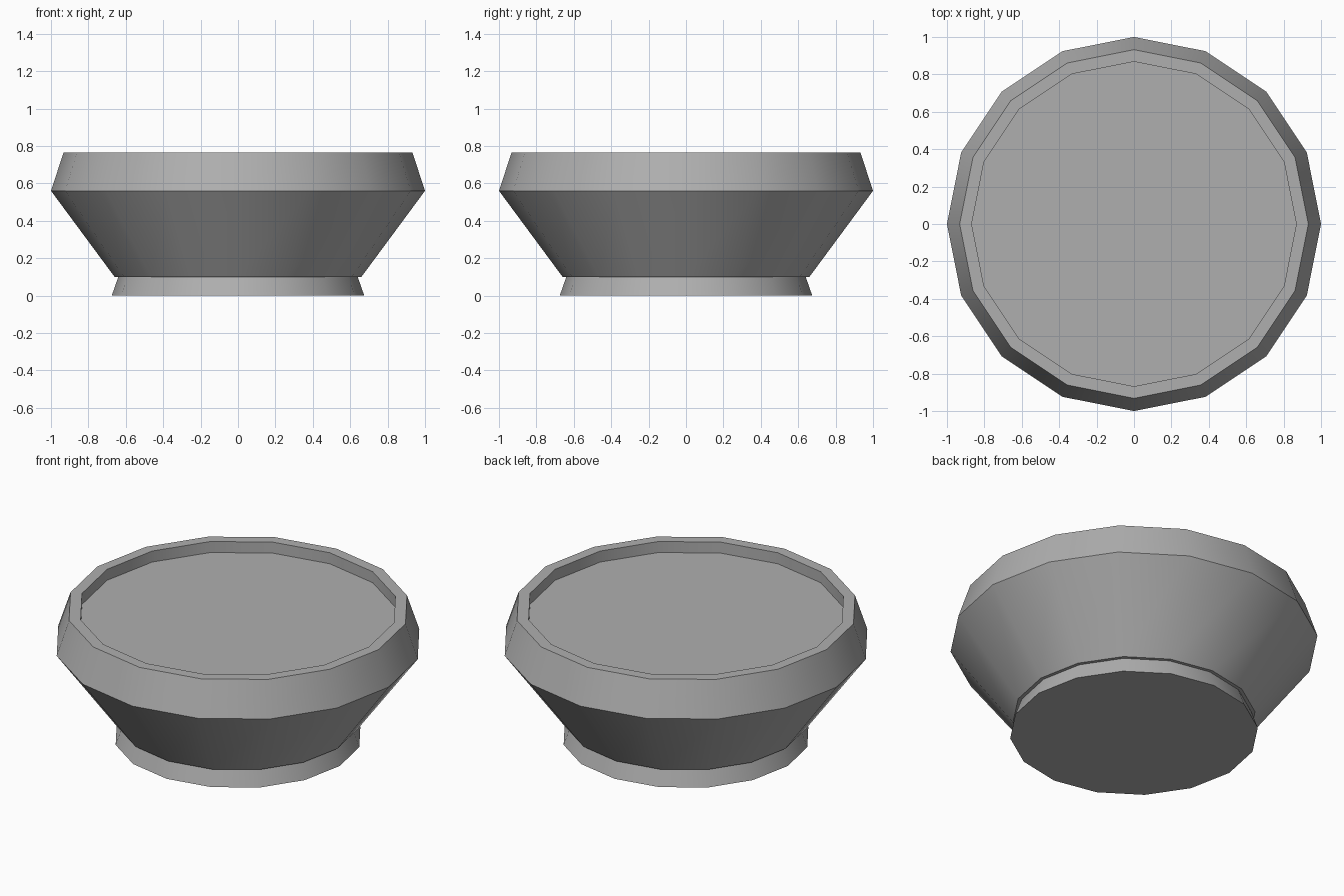
import bpy, bmesh
from math import cos, sin, tau, radians

if "Cube" in bpy.data.objects:
    bpy.data.objects.remove(bpy.data.objects["Cube"])

SIDES = 16

# Dark grey surface shared by both parts
grey = bpy.data.materials.new("dark_grey")
grey.diffuse_color = (0.43, 0.43, 0.43, 1)
grey.use_nodes = True
grey.node_tree.nodes["Principled BSDF"].inputs["Base Color"].default_value = grey.diffuse_color


def lathe(name, profile):
    """Turn (radius, z) points around z and cap both ends."""
    bm = bmesh.new()
    rings = [[bm.verts.new((r * cos(tau * i / SIDES), r * sin(tau * i / SIDES), z))
              for i in range(SIDES)] for r, z in profile]
    for a, b in zip(rings, rings[1:]):
        for i in range(SIDES):
            j = (i + 1) % SIDES
            bm.faces.new((a[i], a[j], b[j], b[i]))
    bm.faces.new(rings[0][::-1])
    bm.faces.new(rings[-1])
    bmesh.ops.recalc_face_normals(bm, faces=bm.faces)
    mesh = bpy.data.meshes.new(name)
    bm.to_mesh(mesh)
    bm.free()
    mesh.materials.append(grey)
    obj = bpy.data.objects.new(name, mesh)
    bpy.context.collection.objects.link(obj)
    bpy.ops.object.select_all(action='DESELECT')
    obj.select_set(True)
    bpy.context.view_layer.objects.active = obj
    bpy.ops.object.shade_smooth_by_angle(angle=radians(30))
    return obj


# Flared foot ring
lathe("foot", [(0.675, 0), (0.64, 0.1)])

# Bowl body with inward-leaning rim and shallow recessed top
lathe("bowl", [(0.66, 0.1), (1.0, 0.56), (0.932, 0.766), (0.868, 0.766), (0.868, 0.70)])
